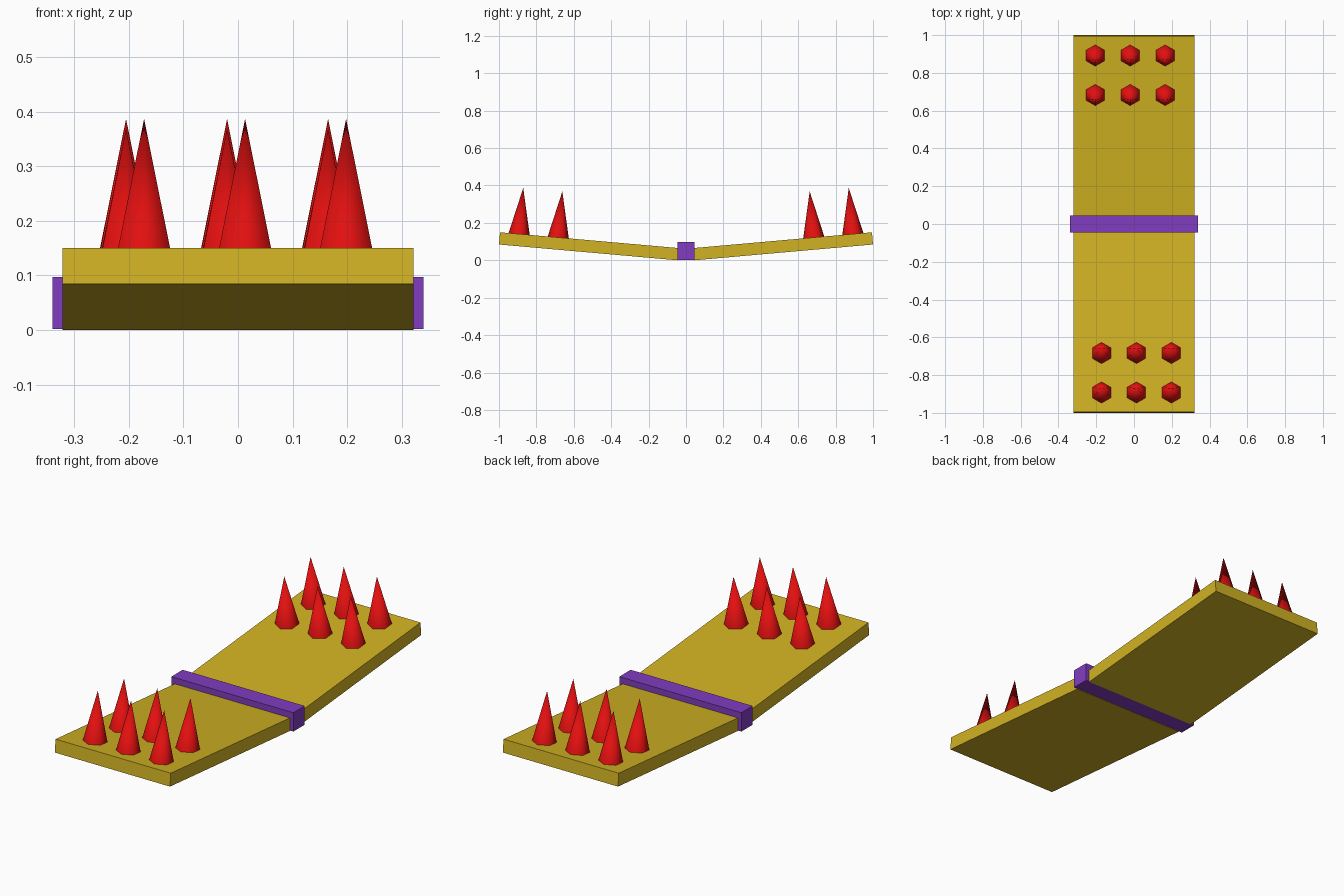
import bpy
import math
from mathutils import Matrix, Vector

if "Cube" in bpy.data.objects:
    bpy.data.objects.remove(bpy.data.objects["Cube"])

ANGLE = math.radians(5.05)   # upward tilt of each panel
THICK = 0.0655
INNER = 0.045                # lower inner edge of each panel
LENGTH = (1 - INNER) / math.cos(ANGLE)


def material(name, color):
    m = bpy.data.materials.new(name)
    m.diffuse_color = (*color, 1)
    m.use_nodes = True
    m.node_tree.nodes["Principled BSDF"].inputs["Base Color"].default_value = m.diffuse_color
    return m


yellow = material("mustard_yellow", (0.64, 0.45, 0.017))
purple = material("purple", (0.22, 0.046, 0.53))
red = material("red", (0.76, 0.005, 0.005))


def box(name, size, matrix, mat):
    bpy.ops.mesh.primitive_cube_add(size=1)
    ob = bpy.context.object
    ob.name = name
    ob.data.transform(Matrix.Diagonal((*size, 1)))
    ob.matrix_world = matrix
    ob.data.materials.append(mat)
    return ob


def spike(name, matrix):
    height, sunk = 0.249, 0.002
    bpy.ops.mesh.primitive_cone_add(vertices=6, radius1=0.057, radius2=0, depth=height)
    ob = bpy.context.object
    ob.name = name
    bpy.ops.object.shade_smooth_by_angle(angle=math.radians(65))
    ob.matrix_world = matrix @ Matrix.Translation((0, 0, height / 2 - sunk))
    ob.data.materials.append(red)


# Hinge bar across the middle
box("hinge_bar", (0.68, 0.09, 0.095), Matrix.Translation((0, 0, 0.0495)), purple)

# Two tilted panels, each with two rows of three spikes
for side, label, columns in ((-1, "front", (-0.172, 0.013, 0.198)),
                             (1, "back", (-0.205, -0.02, 0.165))):
    tilt = Matrix.Translation((0, side * INNER, 0)) @ Matrix.Rotation(side * ANGLE, 4, 'X')
    centre = Matrix.Translation((0, side * LENGTH / 2, THICK / 2))
    box(label + "_panel", (0.642, LENGTH, THICK), tilt @ centre, yellow)
    for row, y in enumerate((0.683, 0.892)):
        along = (y - INNER + THICK * math.sin(ANGLE)) / math.cos(ANGLE)
        for col, x in enumerate(columns):
            spot = Matrix.Translation(Vector((x, side * along, THICK)))
            spike(f"{label}_spike_{row}_{col}", tilt @ spot)
